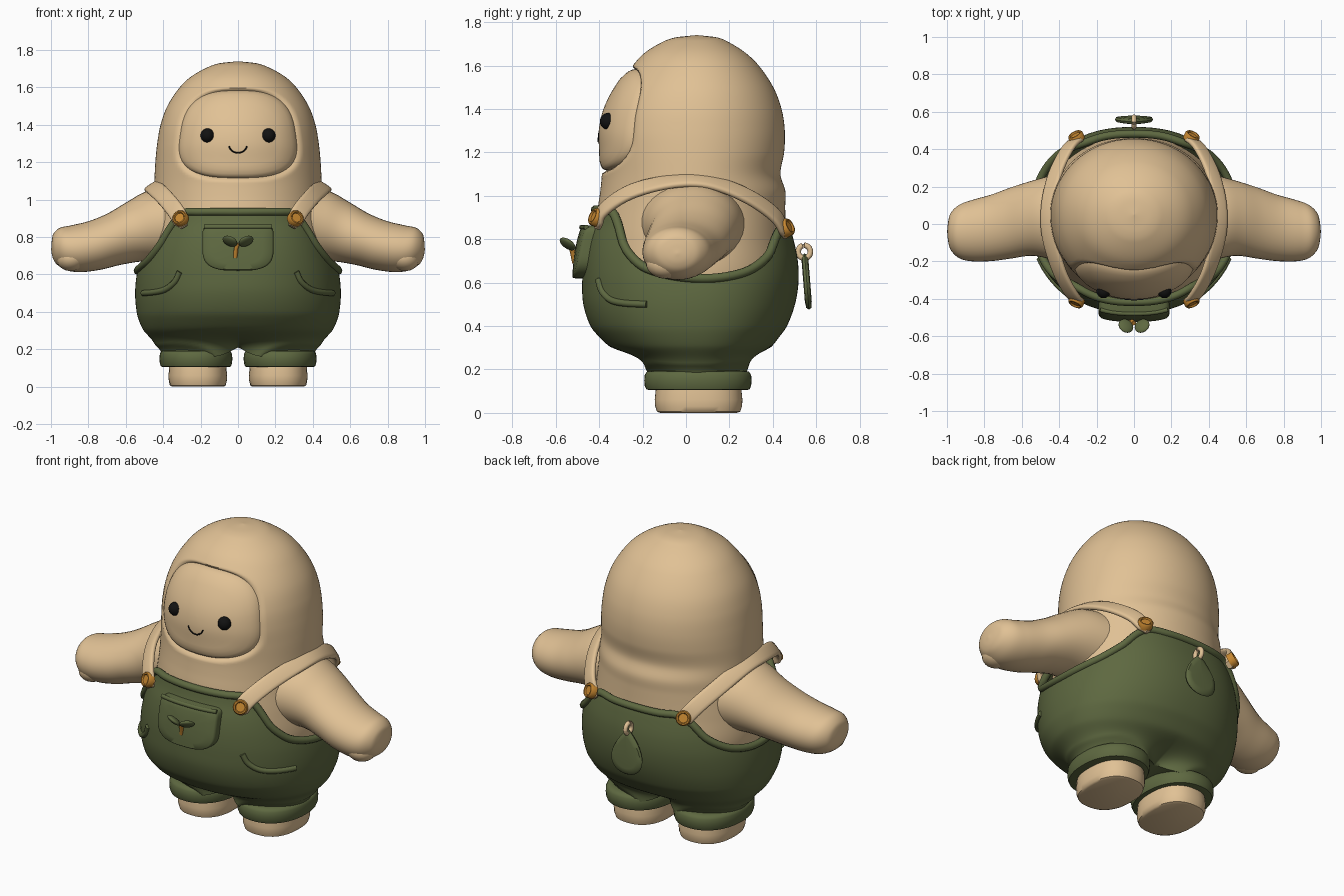
import bpy, bmesh, math
from mathutils import Vector, Matrix

if "Cube" in bpy.data.objects:
    bpy.data.objects.remove(bpy.data.objects["Cube"])

CY = 0.05  # depth of the body axis
NS = 2.4   # squareness of the overalls


def material(name, col):
    m = bpy.data.materials.new(name)
    m.diffuse_color = (*col, 1)
    m.use_nodes = True
    m.node_tree.nodes["Principled BSDF"].inputs["Base Color"].default_value = m.diffuse_color
    return m


BEIGE = material("beige", (0.75, 0.535, 0.30))
GREEN = material("olive green", (0.112, 0.14, 0.052))
AMBER = material("amber", (0.56, 0.24, 0.03))
BLACK = material("black", (0.006, 0.006, 0.006))


def interp(table, t):
    """Smooth curve through rows (key, values...)."""
    n = len(table)
    t = min(max(t, table[0][0]), table[-1][0])
    i = next(k for k in range(n - 1) if t <= table[k + 1][0])

    def slope(k, j):
        a, b = table[max(k - 1, 0)], table[min(k + 1, n - 1)]
        return (b[j] - a[j]) / (b[0] - a[0])
    a, b = table[i], table[i + 1]
    h = b[0] - a[0]
    u = (t - a[0]) / h
    return [(2*u**3 - 3*u*u + 1) * a[j] + (u**3 - 2*u*u + u) * h * slope(i, j)
            + (3*u*u - 2*u**3) * b[j] + (u**3 - u*u) * h * slope(i + 1, j)
            for j in range(1, len(a))]


def loft(name, rings, mat, cap=True):
    bm = bmesh.new()
    vs = [[bm.verts.new(p) for p in r] for r in rings]
    n = len(vs[0])
    for a, b in zip(vs, vs[1:]):
        for i in range(n):
            bm.faces.new((a[i], a[(i + 1) % n], b[(i + 1) % n], b[i]))
    bm.faces.new(vs[0])
    if cap:
        bm.faces.new(vs[-1])
    bmesh.ops.recalc_face_normals(bm, faces=bm.faces)
    me = bpy.data.meshes.new(name)
    bm.to_mesh(me)
    bm.free()
    me.materials.append(mat)
    ob = bpy.data.objects.new(name, me)
    bpy.context.collection.objects.link(ob)
    return ob


def tube(name, pts, r, mat, closed=False):
    """Round cord through points."""
    n, rings = len(pts), []
    pts = [Vector(p) for p in pts]
    for i, p in enumerate(pts):
        a, b = (pts[i - 1], pts[(i + 1) % n]) if closed else (pts[max(i - 1, 0)], pts[min(i + 1, n - 1)])
        t = (b - a).normalized()
        out = Vector((p.x, p.y - CY, 0.001)).normalized()
        side = t.cross(out).normalized()
        out = side.cross(t)
        rings.append([p + r * (math.cos(k * math.pi / 5) * out + math.sin(k * math.pi / 5) * side) for k in range(10)])
    return loft(name, rings + ([rings[0]] if closed else []), mat)


def ball(name, loc, scale, mat, rot=(0, 0, 0)):
    bpy.ops.mesh.primitive_uv_sphere_add(segments=24, ring_count=14, location=loc, rotation=rot)
    ob = bpy.context.object
    ob.name, ob.scale = name, scale
    ob.data.materials.append(mat)
    return ob


def smooth(a, b, v):
    u = min(max((v - a) / (b - a), 0), 1)
    return u * u * (3 - 2 * u)


# Profiles: height, half width, front reach, back reach
BODY = [(0.5, .46, .42, .45), (.65, .485, .425, .47), (.8, .475, .42, .46), (.95, .455, .405, .457),
        (1.02, .45, .395, .458), (1.1, .447, .388, .435), (1.2, .442, .39, .452), (1.3, .432, .392, .455),
        (1.4, .414, .37, .44), (1.5, .378, .32, .402), (1.6, .312, .245, .335), (1.66, .248, .188, .272),
        (1.71, .158, .105, .192), (1.73, .095, .044, .14), (1.74, .002, -.048, .052)]
SUIT = [(.16, .40, .17, .28), (.2, .42, .20, .30), (.25, .47, .265, .34), (.3, .505, .345, .39),
        (.35, .528, .40, .43), (.4, .542, .44, .465), (.5, .55, .473, .502), (.6, .541, .478, .518),
        (.7, .515, .472, .515), (.8, .485, .455, .495), (.88, .465, .43, .472), (.96, .46, .412, .46)]
# Suit edge height by angle away from the front
EDGE = [(0, .95), (25, .95), (38, .94), (45, .87), (52, .77), (65, .68), (90, .635), (113, .66),
        (129, .735), (138, .82), (146, .86), (160, .86), (180, .86)]


def radius(table, n, th, z):
    rx, yf, yb = interp(table, z)
    c, s = math.cos(th), math.sin(th)
    ry = yb - CY if s > 0 else yf + CY
    return (abs(c / rx) ** n + abs(s / ry) ** n) ** (-1 / n)


def front_y(table, n, x, z):
    rx, yf, _ = interp(table, z)
    return CY - (yf + CY) * max(1 - abs(x / rx) ** n, 0) ** (1 / n)


def suit_point(th, z, off=0.0):
    r = radius(SUIT, 2.2 + (NS - 2.2) * smooth(.5, .8, z), th, z)
    k = 1 - smooth(.17, .31, z)
    if k > 0:  # pinch into two legs towards the bottom
        c, s, a, b, m = abs(math.cos(th)), math.sin(th), .23, .24, .215
        A, B, C = (c / a) ** 2 + (s / b) ** 2, -2 * c * m / a**2, (m / a) ** 2 - 1
        leg = (-B + math.sqrt(B * B - 4 * A * C)) / (2 * A)
        r += (min(leg, r) - r) * k
    r += off
    return Vector((r * math.cos(th), CY + r * math.sin(th), z))


def edge(th):
    d = abs(math.degrees(th) + 90) % 360
    return interp(EDGE, min(d, 360 - d))[0]


# Body with hood; the face opening is pressed inward
def face_g(x, z):
    v = (z - 1.35) / .235
    u = x / (.312 * (1 - .11 * v))
    return (abs(u) ** 2.9 + abs(v) ** 2.9) ** (1 / 2.9)


N = 144
ANG = [2 * math.pi * i / N for i in range(N)]
rings = []
for j in range(131):
    z = .5 + 1.24 * math.sin(j / 130 * math.pi / 2)
    ring = []
    for th in ANG:
        r = radius(BODY, 2.05, th, z)
        if math.sin(th) < 0 and r > .1:
            r -= .05 * smooth(1.07, .91, face_g(r * math.cos(th), z))
        ring.append((r * math.cos(th), CY + r * math.sin(th), z))
    rings.append(ring)
loft("body_and_hood", rings, BEIGE)


def patch(name, table, n, outline, levels, mat):
    """Padded plate following a front surface; levels are (scale, offset)."""
    rs = []
    for s, off in levels:
        ring = []
        for i in range(96):
            x, z, zc = outline(2 * math.pi * i / 96)
            x, z = x * s, zc + (z - zc) * s
            ring.append((x, front_y(table, n, x, z) - off, z))
        rs.append(ring)
    return loft(name, rs, mat)


def squircle(t, w, h, n, zc, taper):
    c, s = math.cos(t), math.sin(t)
    v = math.copysign(abs(s) ** (2 / n), s)
    return math.copysign(abs(c) ** (2 / n), c) * w * (1 - taper * v), zc + h * v, zc


# Face
patch("face", BODY, 2.05, lambda t: squircle(t, .312, .235, 2.9, 1.35, .11),
      [(1, -.07), (1, -.03), (.98, -.012), (.95, -.002), (.9, .004)] + [(k / 10, .01) for k in range(8, 0, -1)]
      + [(.01, .01)], BEIGE)
for s in (1, -1):
    ball("eye", (s * .163, -.36, 1.343), (.037, .037, .038), BLACK)
tube("smile", [(.05 * math.sin(a), front_y(BODY, 2.05, .05 * math.sin(a), 1.26) - .011, 1.30 - .05 * math.cos(a))
               for a in [math.radians(-75 + 10 * i) for i in range(16)]], .004, BLACK)

# Overalls, arched between the legs
rings = []
for j in range(61):
    ring = []
    for th in ANG:
        z0 = .16 + .05 * smooth(.55, 0, abs(math.cos(th)))
        ring.append(suit_point(th, z0 + (edge(th) - z0) * j / 60))
    rings.append(ring)
loft("overalls", rings, GREEN, cap=False)
tube("overalls_rim", [suit_point(th, edge(th) - .015) for th in ANG], .021, GREEN, True)

# Bib pocket with a rounded bottom
patch("bib_pocket", SUIT, NS, lambda t: squircle(t, .19, .122, 9 if math.sin(t) > 0 else 3, .742, 0),
      [(1, -.03), (1, .032), (.985, .041), (.95, .046), (.7, .046), (.4, .046), (.01, .046)], GREEN)
tube("pocket_hem", [(x / 100, front_y(SUIT, NS, x / 100, .855) - .042, .855) for x in range(-18, 19, 3)], .012, GREEN)

# Sprout on the pocket, leaves reaching forward
for s in (1, -1):
    ball("sprout_leaf", (s * .043, -.545, .778), (.042, .042, .016), GREEN, (-.55, -s * .45, 0))
tube("sprout_stem", [(0, -.53, .765), (-.01, -.522, .74), (-.015, -.512, .69)], .012, AMBER)


def oval(cx, cy, z, rx, ry, n=2.0, seg=40):
    out = []
    for i in range(seg):
        c, s = math.cos(2 * math.pi * i / seg), math.sin(2 * math.pi * i / seg)
        r = (abs(c) ** n + abs(s) ** n) ** (-1 / n)
        out.append((cx + rx * r * c, cy + ry * r * s, z))
    return out


# Paired parts
STRAP = [(0, .29, -.41, .855, .4, -.85, .35), (1, .33, -.38, .935, .45, -.75, .45), (2, .40, -.25, 1.02, .6, -.45, .65),
         (3, .452, -.06, 1.066, .55, -.1, .83), (4, .455, .1, 1.064, .55, .1, .83),
         (5, .42, .27, 1.005, .6, .45, .65), (6, .35, .41, .91, .5, .75, .4), (7, .285, .463, .815, .4, .85, .35)]
ARM = [(0, .34, .03, .86, .25, .205), (1, .45, .035, .855, .222, .187), (2, .55, .03, .83, .20, .16),
       (3, .66, .005, .79, .19, .138), (4, .76, -.02, .757, .178, .13), (5, .86, -.035, .738, .165, .125),
       (6, .93, -.04, .735, .145, .115), (7, .975, -.04, .735, .105, .085), (8, .992, -.04, .735, .06, .05),
       (9, .999, -.04, .735, .003, .003)]
for s in (1, -1):
    # Arm with mitten thumb
    rings = []
    for j in range(55):
        x, y, z, ry, rz = interp(ARM, j / 6)
        lean = .25 * rz * min(1, (54 - j) / 24)
        rings.append([(s * (x + lean * math.sin(a)), y + ry * math.cos(a), z + rz * math.sin(a))
                      for a in [2 * math.pi * i / 36 for i in range(36)]])
    loft("arm", rings, BEIGE)
    ball("thumb", (s * .885, -.095, .69), (.085, .09, .07), BEIGE, (0, s * .3, 0))

    # Flat shoulder strap
    rings = []
    for j in range(43):
        row = interp(STRAP, j / 6)
        p, nrm = Vector(row[:3]), Vector(row[3:]).normalized()
        t = (Vector(interp(STRAP, j / 6 + .05)[:3]) - Vector(interp(STRAP, j / 6 - .05)[:3])).normalized()
        side = t.cross(nrm).normalized()
        nrm = side.cross(t)
        w = .046 * (1 - .55 * smooth(.4, 0, min(j, 42 - j) / 6))
        ring = [p + side * w * math.copysign(abs(math.cos(a)) ** .6, math.cos(a))
                + nrm * .016 * math.copysign(abs(math.sin(a)) ** .6, math.sin(a))
                for a in [2 * math.pi * i / 16 for i in range(16)]]
        rings.append([(s * v.x, v.y, v.z) for v in ring])
    loft("shoulder_strap", rings, BEIGE)

    # Buttons, dished in the middle
    for loc, nrm in (((.305, -.408, .897), (.4, -.85, .38)), ((.305, .458, .85), (.42, .8, .4))):
        nv = Vector((s * nrm[0], nrm[1], nrm[2])).normalized()
        M = Matrix.Translation((s * loc[0], loc[1], loc[2])) @ nv.to_track_quat('Z', 'Y').to_matrix().to_4x4()
        prof = [(.042, -.01), (.042, .02), (.036, .028), (.029, .028), (.025, .02), (.004, .02)]
        loft("button", [[M @ Vector(v) for v in oval(0, 0, h, r, r, seg=24)] for r, h in prof], AMBER)

    # Hip pocket welt
    pts = []
    welt = [(0, -.40, .615), (1, -.385, .56), (2, -.345, .52), (3, -.28, .505), (4, -.18, .50)]
    for j in range(17):
        y, z = interp(welt, j / 4)
        rx, yf, _ = interp(SUIT, z)
        x = rx * max(1 - abs((y - CY) / (yf + CY)) ** 2.2, 0) ** (1 / 2.2)
        pts.append(suit_point(math.atan2(y - CY, s * x), z, 0))
    tube("hip_pocket_welt", pts, .016, GREEN)

    # Trouser cuff and foot
    cuff = [(.9, .105), (.97, .108), (1, .125), (1.01, .15), (1, .175), (.96, .19), (.85, .195)]
    loft("trouser_cuff", [oval(s * .225, .055, z, .193 * k, .245 * k, 2.2) for k, z in cuff], GREEN)
    foot = [(.88, 0), (.96, .006), (1, .03), (1.01, .06), (.99, .1), (.97, .14)]
    loft("foot", [oval(s * .215, .058, z, .155 * k, .2 * k, 2.4) for k, z in foot], BEIGE)

# Leaf tag on the back with its loop
tag = []
for k, dy in ((.7, 0), (.93, .004), (1, .016), (.93, .028), (.7, .032), (.02, .032)):
    ring = []
    for i in range(40):
        a = 2 * math.pi * i / 40
        z = .13 * math.cos(a) * k
        ring.append((.13 * k * math.sin(a) * math.sin(a / 2) ** .9, .54 + dy - .08 * z, .605 + z))
    tag.append(ring)
loft("back_leaf_tag", tag, GREEN)
tube("tag_loop", [(0, .545 + .028 * math.cos(a), .742 + .03 * math.sin(a))
                  for a in [2 * math.pi * i / 20 for i in range(20)]], .013, BEIGE, True)

# Smooth shading with crisp edges kept
bpy.ops.object.select_all(action='SELECT')
bpy.context.view_layer.objects.active = bpy.data.objects["body_and_hood"]
bpy.ops.object.shade_smooth_by_angle(angle=math.radians(50))
